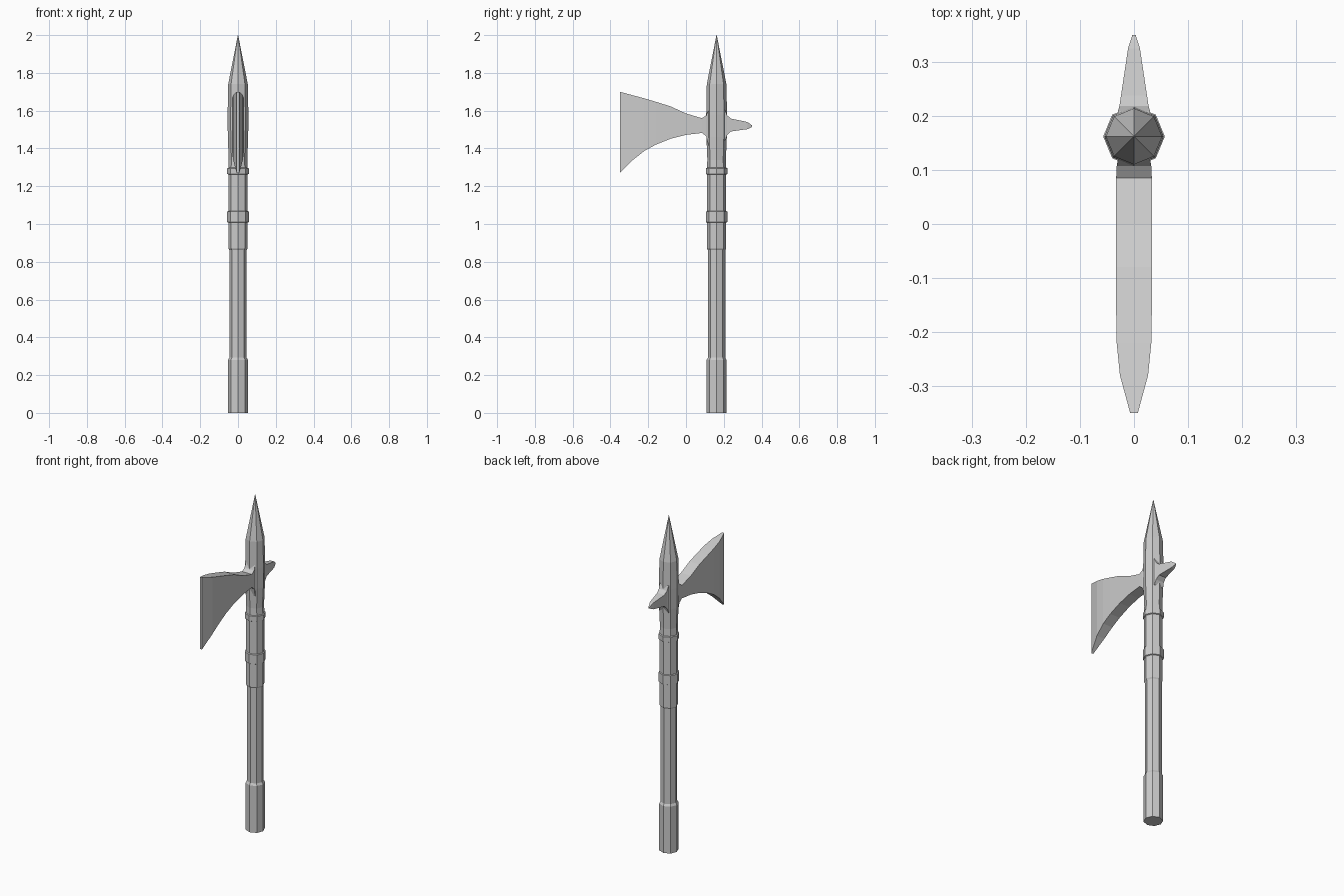
import bpy
from math import cos, sin, pi

if "Cube" in bpy.data.objects:
    bpy.data.objects.remove(bpy.data.objects["Cube"])

POLE_Y = 0.162


def make_object(name, verts, faces):
    mesh = bpy.data.meshes.new(name)
    mesh.from_pydata(verts, [], faces)
    mesh.update()
    obj = bpy.data.objects.new(name, mesh)
    bpy.context.collection.objects.link(obj)
    return obj


def bridge(name, rings):
    """Skin a row of equal-sized rings and cap both ends."""
    n = len(rings[0])
    verts = [v for ring in rings for v in ring]
    faces = [(k * n + i, k * n + (i + 1) % n, (k + 1) * n + (i + 1) % n, (k + 1) * n + i)
             for k in range(len(rings) - 1) for i in range(n)]
    last = (len(rings) - 1) * n
    faces += [tuple(reversed(range(n))), tuple(range(last, last + n))]
    return make_object(name, verts, faces)


def turned(name, profile, sides=8):
    """Octagonal turned part from (radius, z) points, corners on the axes."""
    return bridge(name, [[(r * cos(2 * pi * i / sides), POLE_Y + r * sin(2 * pi * i / sides), z)
                          for i in range(sides)] for r, z in profile])


def slab(name, sections):
    """Flat-sided part running along y from (y, low z, high z, half width)."""
    return bridge(name, [[(-w, y, lo), (-w, y, hi), (w, y, hi), (w, y, lo)]
                         for y, lo, hi, w in sections])


# Pole with thicker butt
turned("pole", [(0.053, 0), (0.053, 0.28), (0.046, 0.292), (0.046, 0.87)])

# Socket and top spike
turned("socket_and_spike", [(0.046, 0.862), (0.051, 0.87), (0.051, 1.30), (0.049, 1.34),
                            (0.054, 1.46), (0.055, 1.58), (0.052, 1.74), (0.0008, 2.0)])

# Collars around the socket
for name, low, high in (("lower_collar", 1.01, 1.065), ("upper_collar", 1.265, 1.295)):
    turned(name, [(0.051, low - 0.003), (0.057, low), (0.057, high), (0.051, high + 0.003)])

# Axe blade, flaring into the socket
slab("axe_blade", [(0.15, 1.36, 1.66, 0.026), (0.118, 1.42, 1.60, 0.030),
                   (0.107, 1.465, 1.575, 0.032), (0.085, 1.482, 1.56, 0.033),
                   (0.0, 1.472, 1.585, 0.033), (-0.08, 1.452, 1.622, 0.033),
                   (-0.16, 1.42, 1.647, 0.033), (-0.22, 1.387, 1.665, 0.032),
                   (-0.28, 1.34, 1.681, 0.026), (-0.35, 1.27, 1.70, 0.007)])

# Rear beak
slab("rear_beak", [(0.17, 1.40, 1.64, 0.030), (0.208, 1.445, 1.60, 0.030),
                   (0.218, 1.47, 1.575, 0.027), (0.238, 1.49, 1.558, 0.024),
                   (0.325, 1.502, 1.54, 0.011), (0.35, 1.514, 1.522, 0.003)])
